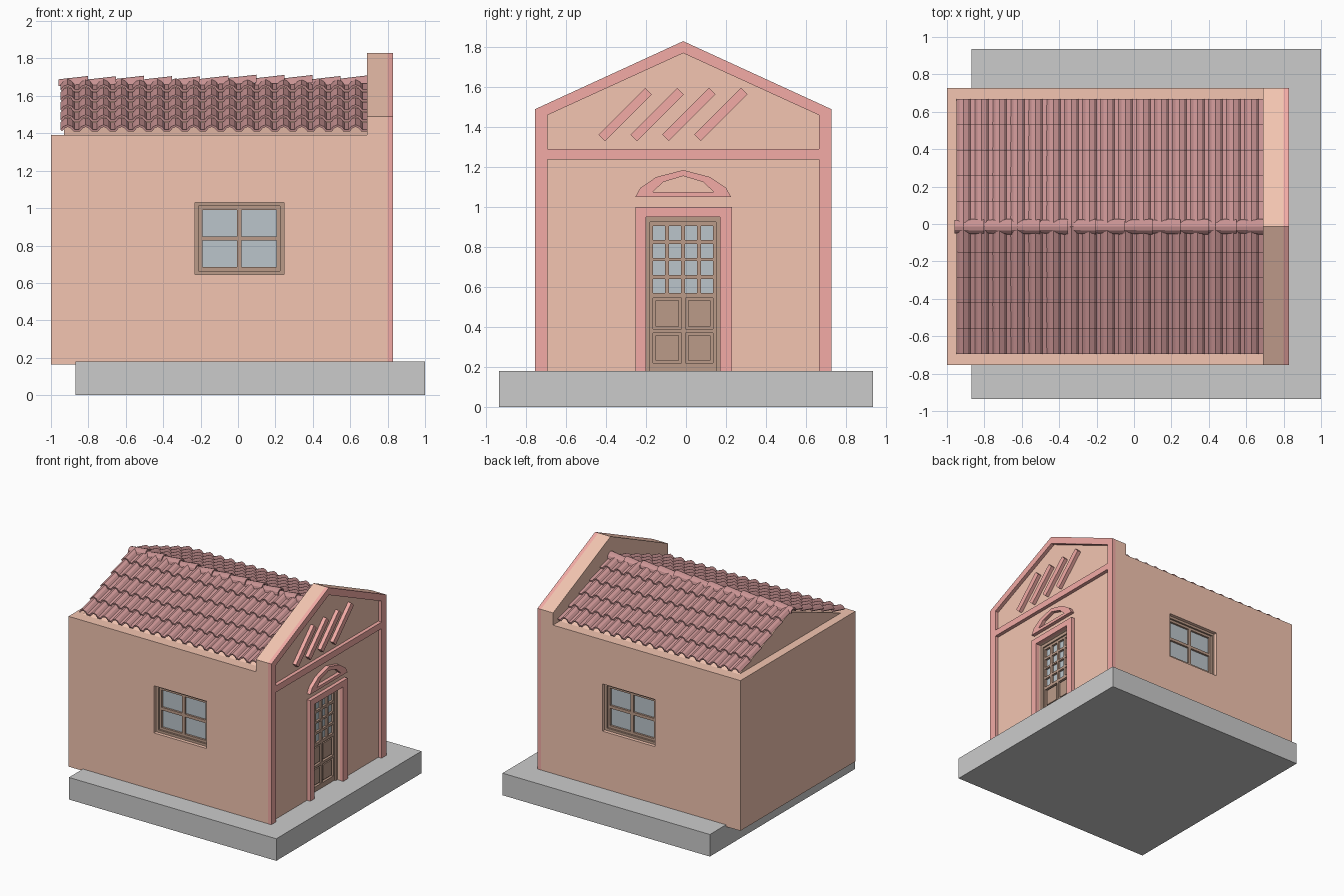
import bpy, bmesh, math, random

if "Cube" in bpy.data.objects:
    bpy.data.objects.remove(bpy.data.objects["Cube"])
random.seed(4)
YC = -0.014            # house centre line in y
FX = 0.80              # facade plane in x


def mat(name, r, g, b):
    m = bpy.data.materials.new(name)
    m.diffuse_color = (r, g, b, 1)
    m.use_nodes = True
    m.node_tree.nodes["Principled BSDF"].inputs["Base Color"].default_value = m.diffuse_color
    return m


PLASTER = mat("plaster", 0.90, 0.56, 0.44)
TRIM = mat("trim_red", 0.90, 0.41, 0.38)
TILE = mat("clay_tile", 0.60, 0.30, 0.30)
WOOD = mat("brown_wood", 0.50, 0.33, 0.25)
GLASS = mat("glass", 0.50, 0.56, 0.60)


def finish(name, bm, m=None):
    bmesh.ops.recalc_face_normals(bm, faces=bm.faces)
    me = bpy.data.meshes.new(name)
    bm.to_mesh(me)
    bm.free()
    ob = bpy.data.objects.new(name, me)
    bpy.context.collection.objects.link(ob)
    if m:
        me.materials.append(m)
    return ob


def boxes(name, lst, m=None):
    """One object from boxes given as (x0, x1, y0, y1, z0, z1)."""
    bm = bmesh.new()
    for x0, x1, y0, y1, z0, z1 in lst:
        vs = bmesh.ops.create_cube(bm, size=1)["verts"]
        for v in vs:
            v.co = (x1 if v.co.x > 0 else x0, y1 if v.co.y > 0 else y0,
                    z1 if v.co.z > 0 else z0)
    return finish(name, bm, m)


def prism_x(name, pts, x0, x1, m):
    """Extrude a (y, z) outline along x."""
    bm = bmesh.new()
    f = bm.faces.new([bm.verts.new((x0, y, z)) for y, z in pts])
    ext = bmesh.ops.extrude_face_region(bm, geom=[f])["geom"]
    bmesh.ops.translate(bm, vec=(x1 - x0, 0, 0),
                        verts=[v for v in ext if isinstance(v, bmesh.types.BMVert)])
    return finish(name, bm, m)


def band_x(name, outer, inner, x0, x1, m):
    return prism_x(name, outer + inner[::-1], x0, x1, m)


def lattice(name, us, vs, place, m):
    """Bars at even intervals of us (full height) and vs (between the uprights)."""
    out = [place(a, b, vs[0], vs[-1]) for a, b in zip(us[::2], us[1::2])]
    for a, b in zip(vs[::2], vs[1::2]):
        for l, r in zip(us[1::2], us[2::2]):
            out.append(place(l, r, a, b))
    return boxes(name, out, m)


# ground slab
boxes("ground_slab", [(-0.87, 1.0, -0.935, 0.935, 0, 0.18)])

# walls with door and window openings
Y0, Y1 = -0.755, 0.727
WX0, WX1, WZ0, WZ1 = -0.23, 0.245, 0.645, 1.03
walls = boxes("walls", [(-1, FX, Y0, Y1, 0.165, 1.39)], PLASTER)
cut = boxes("opening_cutter", [(WX0, WX1, Y0 - 0.1, Y0 + 0.09, WZ0, WZ1),
                               (WX0, WX1, Y1 - 0.09, Y1 + 0.1, WZ0, WZ1),
                               (FX - 0.09, FX + 0.1, -0.20, 0.17, 0.17, 0.95)])
cut.hide_render = True
mod = walls.modifiers.new("openings", "BOOLEAN")
mod.object = cut
mod.operation = "DIFFERENCE"
mod.solver = "EXACT"
bpy.context.view_layer.objects.active = walls
bpy.ops.object.modifier_apply(modifier="openings")
bpy.data.objects.remove(cut)

# front parapet and the gable under the roof
prism_x("parapet", [(Y0, 1.39), (Y1, 1.39), (Y1, 1.49), (YC, 1.83), (Y0, 1.49)],
        0.69, FX, PLASTER)
prism_x("roof_gable", [(YC - 0.655, 1.39), (YC + 0.655, 1.39), (YC, 1.648)],
        -0.93, 0.69, PLASTER)

# facade trim
TX = 0.83
band_x("facade_border",
       [(Y0, 0.18), (Y0, 1.49), (YC, 1.83), (Y1, 1.49), (Y1, 0.18)],
       [(-0.693, 0.18), (-0.693, 1.46), (YC, 1.77), (0.665, 1.46), (0.665, 0.18)],
       FX, TX, TRIM)
boxes("facade_cornice", [(FX, TX, -0.693, 0.665, 1.237, 1.29)], TRIM)
band_x("door_surround",
       [(-0.253, 0.18), (-0.253, 1.0), (0.23, 1.0), (0.23, 0.18)],
       [(-0.20, 0.18), (-0.20, 0.95), (0.17, 0.95), (0.17, 0.18)], FX, TX, TRIM)


def arch(half):
    return ([(YC - a, z) for a, z in half] + [(YC + a, z) for a, z in half[-2::-1]])


band_x("door_arch",
       arch([(0.24, 1.05), (0.215, 1.095), (0.135, 1.15), (0, 1.185)]),
       arch([(0.153, 1.05), (0.153, 1.075), (0.10, 1.125), (0, 1.155)]), FX, TX, TRIM)
boxes("door_arch_base", [(FX, TX, YC - 0.153, YC + 0.153, 1.05, 1.075)], TRIM)

# slanted bars in the gable
c = math.sqrt(0.5)
for i in range(4):
    cy, cz = -0.305 + i * 0.16, 1.463
    pts = [(cy + c * (u - v), cz + c * (u + v)) for u, v in
           [(-0.165, -0.023), (0.165, -0.023), (0.165, 0.023), (-0.165, 0.023)]]
    prism_x(f"slanted_bar_{i + 1}", pts, FX, TX, TRIM)

# door
dx = FX - 0.035
door_us = [-0.20, -0.165, -0.105, -0.085, -0.025, -0.005, 0.055, 0.075, 0.135, 0.17]


def in_door(x0, x1):
    return lambda a, b, z0, z1: (x0, x1, a, b, z0, z1)


lattice("door_pane_bars", door_us,
        [0.545, 0.57, 0.64, 0.66, 0.73, 0.745, 0.815, 0.835, 0.905, 0.95],
        in_door(dx - 0.03, dx), WOOD)
pu = [-0.20, -0.165, -0.022, -0.002, 0.135, 0.17]
pv = [0.18, 0.22, 0.37, 0.39, 0.545, 0.55]
lattice("door_lower_rails", pu, pv[:4] + [0.545, 0.546], in_door(dx - 0.03, dx), WOOD)
boxes("door_glass", [(dx - 0.045, dx - 0.018, -0.19, 0.16, 0.555, 0.93)], GLASS)
boxes("door_back_panel", [(dx - 0.045, dx - 0.02, -0.19, 0.16, 0.18, 0.56)], WOOD)
panels = boxes("door_raised_panels",
               [(dx - 0.022, dx - 0.005, a + 0.013, b - 0.013, z0 + 0.013, z1 - 0.013)
                for a, b in zip(pu[1::2], pu[2::2]) for z0, z1 in zip(pv[1::2], pv[2::2])], WOOD)
boxes("door_casing", [(dx, dx + 0.012, -0.20, -0.18, 0.18, 0.95),
                      (dx, dx + 0.012, 0.15, 0.17, 0.18, 0.95),
                      (dx, dx + 0.012, -0.18, 0.15, 0.925, 0.95)], WOOD)

# windows on both long sides
for side, wall, s in (("front", Y0, 1), ("back", Y1, -1)):
    def at(d0, d1):
        ya, yb = sorted((wall + s * d0, wall + s * d1))
        return lambda a, b, z0, z1: (a, b, ya, yb, z0, z1)
    e = 0.02
    lattice(f"{side}_window_casing", [WX0, WX0 + e, WX1 - e, WX1],
            [WZ0, WZ0 + e, WZ1 - e, WZ1], at(0.028, 0.08), WOOD)
    mx, mz = (WX0 + WX1) / 2, (WZ0 + WZ1) / 2
    lattice(f"{side}_window_sash",
            [WX0 + e, WX0 + 2 * e, mx - 0.012, mx + 0.012, WX1 - 2 * e, WX1 - e],
            [WZ0 + e, WZ0 + 2 * e, mz - 0.012, mz + 0.012, WZ1 - 2 * e, WZ1 - e],
            at(0.042, 0.08), WOOD)
    boxes(f"{side}_window_glass",
          [at(0.058, 0.075)(WX0 + e, WX1 - e, WZ0 + e, WZ1 - e)], GLASS)

# roof tiles: wavy overlapping courses on each slope
RX0, RX1, COLS, ROWS, RUN = -0.945, 0.69, 17, 5, 0.68
WAVE = [(0, 0), (0.16, 0.018), (0.36, 0.026), (0.56, 0.018), (0.72, 0)]
stations = [(RX0 + (RX1 - RX0) * (k + u) / COLS, h) for k in range(COLS) for u, h in WAVE]
stations.append((RX1, 0))
for side, s in (("front", -1), ("back", 1)):
    bm = bmesh.new()
    for r in range(ROWS):
        low = RUN * (1 - r / ROWS)
        up = max(low - 0.15, 0)
        prev = None
        for x, h in stations:
            cur = [bm.verts.new((x, YC + s * d, 1.40 + 0.395 * (RUN - d) + h + lift))
                   for d, lift in ((low, 0.014), (up, -0.006))]
            if prev:
                bm.faces.new((prev[0], cur[0], cur[1], prev[1]))
            prev = cur
    ob = finish(f"{side}_roof_tiles", bm, TILE)
    sol = ob.modifiers.new("thickness", "SOLIDIFY")
    sol.thickness = 0.012
    sol.offset = 0

# ridge caps: tapered half rounds, each lapping the next
bm = bmesh.new()
step = (RX1 + 0.96) / 11
for i in range(11):
    x = -0.96 + i * step
    dz = random.uniform(-0.006, 0.004)
    ends = []
    for px, rad, z in ((x, 0.036, 1.656 + dz), (min(x + step + 0.008, RX1), 0.042, 1.668 + dz)):
        ends.append([bm.verts.new((px, YC + rr * math.cos(math.pi * k / 6),
                                   z + rr * math.sin(math.pi * k / 6)))
                     for rr, ks in ((rad, range(7)), (rad - 0.012, range(6, -1, -1)))
                     for k in ks])
    a, b = ends
    n = len(a)
    for k in range(n):
        bm.faces.new((a[k], a[(k + 1) % n], b[(k + 1) % n], b[k]))
    bm.faces.new(a)
    bm.faces.new(b)
finish("ridge_caps", bm, TILE)
